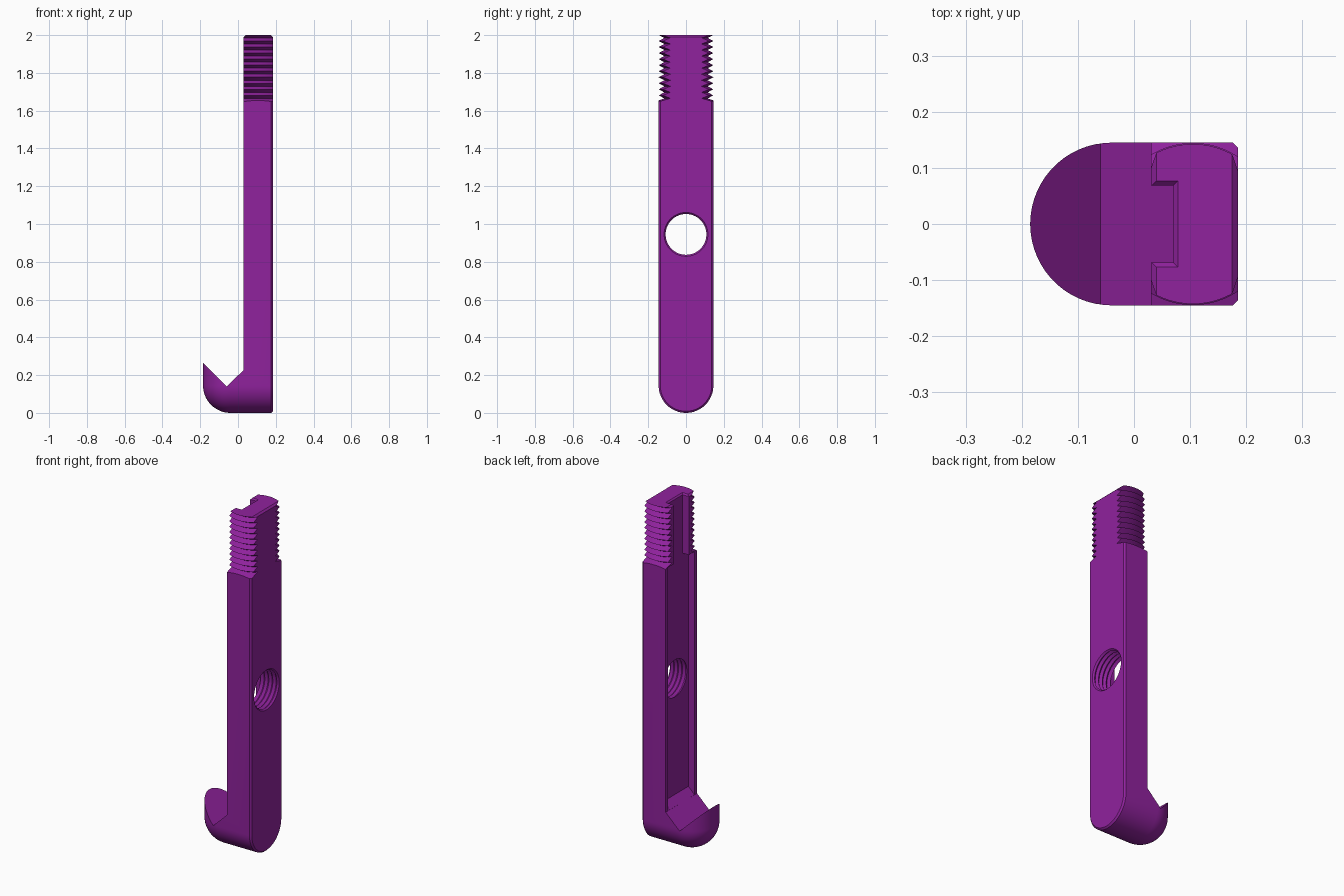
import bpy, bmesh, math

if "Cube" in bpy.data.objects:
    bpy.data.objects.remove(bpy.data.objects["Cube"])

R = 0.145          # half width of the bar
AXIS_X = 0.105     # axis of the threaded end
HOLE_Z = 0.945
SEG = 64


def loft(name, rings, closed=False):
    """Skin a list of equal-length vertex rings; cap the ends unless closed."""
    bm = bmesh.new()
    vs = [[bm.verts.new(p) for p in ring] for ring in rings]
    n = len(vs[0])
    pairs = list(zip(vs, vs[1:])) + ([(vs[-1], vs[0])] if closed else [])
    for a, b in pairs:
        for i in range(n):
            j = (i + 1) % n
            bm.faces.new((a[i], a[j], b[j], b[i]))
    if not closed:
        bm.faces.new(vs[0])
        bm.faces.new(vs[-1])
    bmesh.ops.recalc_face_normals(bm, faces=bm.faces)
    mesh = bpy.data.meshes.new(name)
    bm.to_mesh(mesh)
    bm.free()
    ob = bpy.data.objects.new(name, mesh)
    bpy.context.collection.objects.link(ob)
    return ob


def prism(name, profile, half):
    """Extrude an x-z profile symmetrically along y."""
    return loft(name, [[(x, y, z) for x, z in profile] for y in (-half, half)])


def angles():
    return [2 * math.pi * i / SEG for i in range(SEG)]


def section(x, r):
    """Bar cross-section: round bottom, straight sides up to the top."""
    arc = [math.pi + math.pi * i / 32 for i in range(33)]
    pts = [(x, r * math.cos(a), R + r * math.sin(a)) for a in arc]
    return pts + [(x, r, 2.0), (x, -r, 2.0)]


# Bar with rounded hook nose and chamfered back edge
nose = [math.radians(a) for a in (89, 84, 78, 72, 66, 60, 54, 48, 42, 36, 30, 24, 18, 12, 6, 0)]
stations = [(-0.04 - R * math.sin(a), R * math.cos(a)) for a in nose]
stations += [(0.176, R), (0.185, R - 0.009)]
bar = loft("hook_bar", [section(x, r) for x, r in stations])

cutters = []

# V notch, the clear space above the hook, and the top front chamfer
cutters.append(prism("notch_cutter", [
    (-0.06, 0.14), (0.03, 0.227), (0.03, 1.99), (0.06, 2.02),
    (0.06, 3.0), (-1.0, 3.0), (-1.0, 1.08)], 0.5))
cutters.append(prism("top_chamfer_cutter", [
    (0.186, 1.989), (0.16, 2.015), (0.25, 2.015), (0.25, 1.989)], 0.5))

# External thread: a ring whose inner wall is the thread profile
thread = [(0.17, 1.645), (0.115, 1.665)]
for i in range(11):
    thread.append((0.1445, 1.665 + 0.032 * (i + 0.5)))
    if i < 10:
        thread.append((0.115, 1.665 + 0.032 * (i + 1)))
thread += [(0.1445, 2.1), (0.4, 2.1), (0.4, 1.645)]
cutters.append(loft("thread_cutter", [
    [(AXIS_X + r * math.cos(a), r * math.sin(a), z) for a in angles()]
    for r, z in thread], closed=True))

# Long shallow groove along the shaft
cutters.append(prism("groove_cutter", [
    (0.02, 0.229), (0.0301, 0.2273), (0.07, 0.266), (0.07, 1.65), (0.02, 1.65)], 0.122))

# Narrow slot through the threaded end, flared at the top
cutters.append(loft("slot_cutter", [
    [(-0.1, -h, z), (x, -h, z), (x, h, z), (-0.1, h, z)]
    for x, h, z in ((0.07, 0.069, 1.6), (0.07, 0.069, 1.992), (0.098, 0.097, 2.02))]))

# Threaded cross hole with a small countersink
hole = [(0.0, 0.108), (0.07, 0.108)]
for i in range(4):
    x = 0.072 + 0.026 * i
    hole += [(x + 0.013, 0.119), (x + 0.026, 0.108)]
hole += [(0.187, 0.118), (0.25, 0.118)]
cutters.append(loft("hole_cutter", [
    [(x, r * math.cos(a), HOLE_Z + r * math.sin(a)) for a in angles()]
    for x, r in hole]))

# Apply every cut, then remove the helpers
bpy.context.view_layer.objects.active = bar
bar.select_set(True)
for c in cutters:
    c.hide_render = True
    mod = bar.modifiers.new(c.name, "BOOLEAN")
    mod.operation = "DIFFERENCE"
    mod.solver = "EXACT"
    mod.object = c
    bpy.ops.object.modifier_apply(modifier=mod.name)
    bpy.data.objects.remove(c)

# Colour and shading
purple = bpy.data.materials.new("purple")
purple.diffuse_color = (0.28, 0.016, 0.34, 1.0)
purple.use_nodes = True
purple.node_tree.nodes["Principled BSDF"].inputs["Base Color"].default_value = purple.diffuse_color
bar.data.materials.clear()
bar.data.materials.append(purple)
for p in bar.data.polygons:
    p.material_index = 0
bpy.ops.object.shade_smooth_by_angle(angle=math.radians(30))
